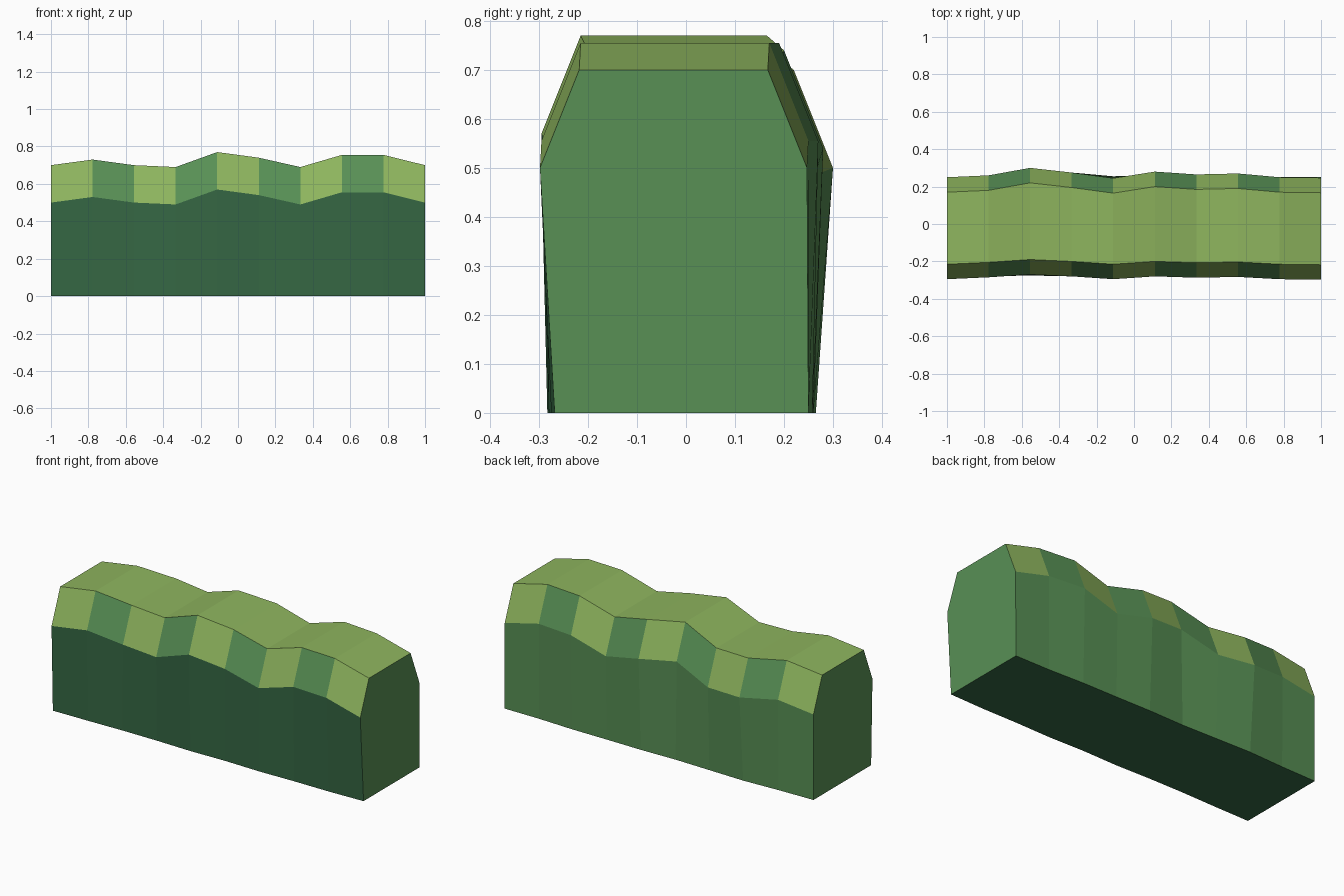
import bpy
import bmesh

cube = bpy.data.objects.get("Cube")
if cube:
    bpy.data.objects.remove(cube, do_unlink=True)


def make_material(name, rgb):
    # Convert 0-255 display colour to linear
    lin = [((c / 255 + 0.055) / 1.055) ** 2.4 for c in rgb] + [1.0]
    mat = bpy.data.materials.new(name)
    mat.use_nodes = True
    mat.diffuse_color = lin
    mat.node_tree.nodes["Principled BSDF"].inputs["Base Color"].default_value = lin
    return mat


LIGHT, MID, DARK = range(3)
materials = [
    make_material("light_green", (142, 181, 94)),
    make_material("mid_green", (88, 144, 85)),
    make_material("dark_green", (54, 104, 68)),
]

# Stations along the hedge: top height, front and back shoulder, front and back foot
stations = [
    (0.70, -0.295, 0.25, -0.283, 0.25),
    (0.73, -0.285, 0.26, -0.28, 0.255),
    (0.70, -0.27, 0.30, -0.275, 0.265),
    (0.69, -0.28, 0.275, -0.275, 0.26),
    (0.77, -0.295, 0.245, -0.28, 0.255),
    (0.74, -0.28, 0.28, -0.275, 0.26),
    (0.69, -0.287, 0.265, -0.28, 0.258),
    (0.755, -0.283, 0.27, -0.275, 0.258),
    (0.755, -0.295, 0.25, -0.275, 0.25),
    (0.70, -0.298, 0.247, -0.268, 0.25),
]
BEVEL_DROP, BEVEL_INSET = 0.2, 0.08

# Cross-section rings
bm = bmesh.new()
rings = []
for i, (top, front, back, front_foot, back_foot) in enumerate(stations):
    x = -1 + 2 * i / (len(stations) - 1)
    shoulder = top - BEVEL_DROP
    section = [
        (front_foot, 0), (front, shoulder), (front + BEVEL_INSET, top),
        (back - BEVEL_INSET, top), (back, shoulder), (back_foot, 0),
    ]
    rings.append([bm.verts.new((x, y, z)) for y, z in section])

# Skin between rings; the bevels alternate light and mid green
for i, (a, b) in enumerate(zip(rings, rings[1:])):
    bevel = MID if i % 2 else LIGHT
    for k, colour in enumerate((DARK, bevel, LIGHT, bevel, MID, DARK)):
        n = (k + 1) % 6
        bm.faces.new((a[k], b[k], b[n], a[n])).material_index = colour

# End caps
for ring in (rings[0], rings[-1]):
    bm.faces.new(ring).material_index = MID
bmesh.ops.recalc_face_normals(bm, faces=bm.faces)

mesh = bpy.data.meshes.new("hedge")
bm.to_mesh(mesh)
bm.free()
for mat in materials:
    mesh.materials.append(mat)
hedge = bpy.data.objects.new("hedge", mesh)
bpy.context.collection.objects.link(hedge)
